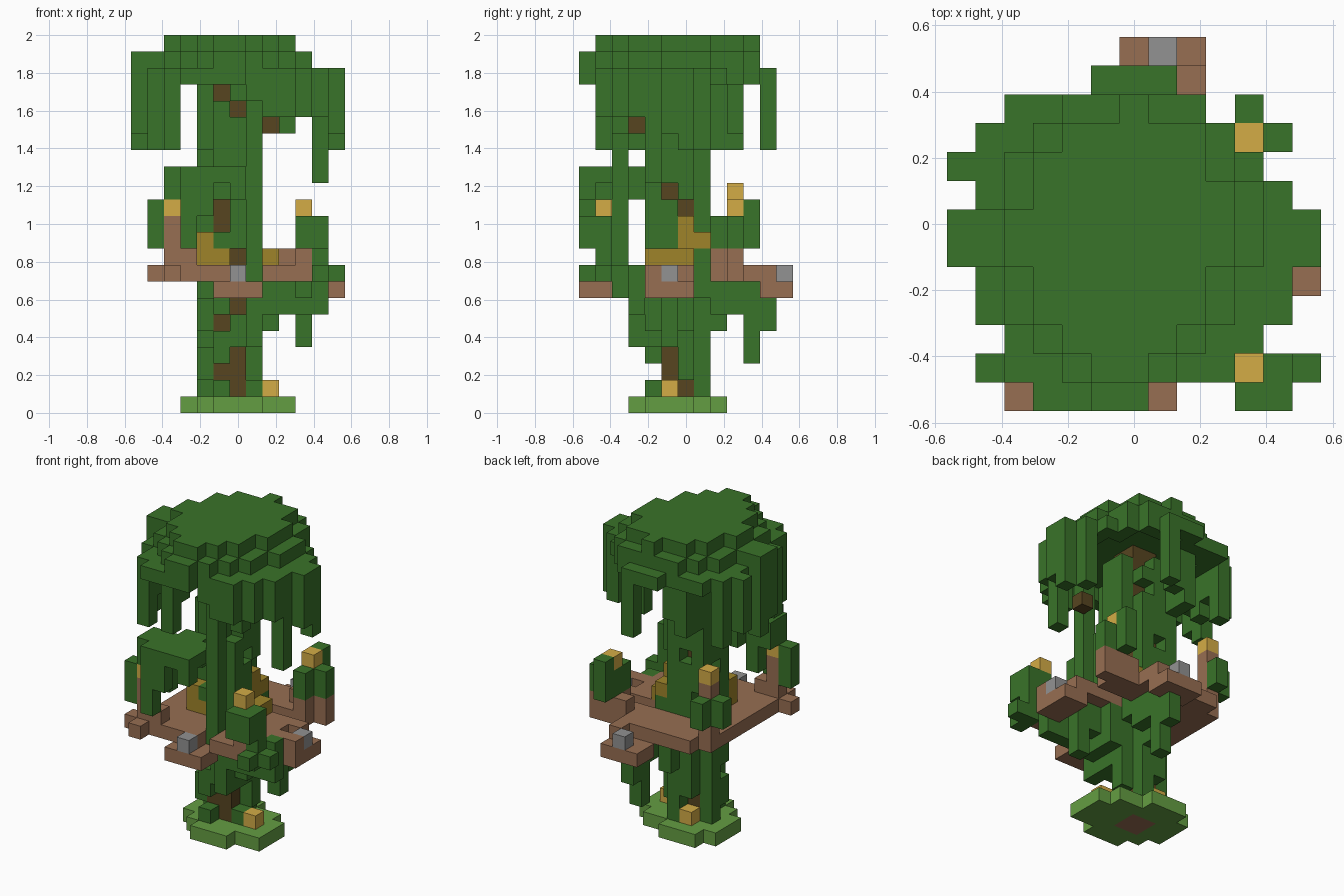
import bpy, bmesh, random
from mathutils import Vector

random.seed(4)
if "Cube" in bpy.data.objects:
    bpy.data.objects.remove(bpy.data.objects["Cube"])

S = 2 / 23  # edge of one block


def linear(c):
    c /= 255
    return c / 12.92 if c < 0.04 else ((c + 0.055) / 1.055) ** 2.4


def material(name, *rgb):
    m = bpy.data.materials.new(name)
    col = [linear(c) for c in rgb] + [1]
    m.diffuse_color = col
    m.use_nodes = True
    m.node_tree.nodes["Principled BSDF"].inputs["Base Color"].default_value = col
    return m


leaf = material("leaf green", 57, 115, 41)
grass = material("grass green", 100, 157, 66)
bark = material("dark bark", 87, 69, 32)
plank = material("plank brown", 151, 110, 82)
straw = material("olive straw", 159, 132, 42)
lamp_yellow = material("lamp yellow", 212, 172, 70)
stone = material("stone grey", 146, 146, 146)

blocks = {}  # grid cell -> part name
part_material = {"ground": grass, "trunk_foot": plank, "trunk": bark, "trunk_vines": leaf,
                 "canopy": leaf, "hanging_strands": leaf, "awning": leaf,
                 "lower_branches": leaf, "deck_bushes": leaf, "deck": plank,
                 "hut_steps": straw, "lamps": lamp_yellow, "stone_blocks": stone}


def box(part, x, y, z):
    """Fill a block range; each axis is one index or an inclusive (low, high)."""
    rng = [range(a[0], a[1] + 1) if isinstance(a, tuple) else (a,) for a in (x, y, z)]
    for i in rng[0]:
        for j in rng[1]:
            for k in rng[2]:
                blocks.setdefault((i, j, k), part)


def plan(y_top, spans):
    """Rows of x spans, listed from the back row forward."""
    return {(i, y_top - n) for n, (a, b) in enumerate(spans) for i in range(a, b + 1)}


def layer(part, cells, z):
    for i, j in cells:
        box(part, i, j, z)


# Trunk core with its foot and one side branch
box("trunk_foot", (-1, 0), (-1, 0), 0)
box("trunk", (-1, 0), (-1, 0), (1, 20))
box("trunk", 2, -3, 17)

# Rounded grass base
layer("ground", plan(2, [(-2, 0), (-3, 2), (-3, 3), (-3, 3), (-2, 3), (-1, 1)]), 0)

# Lamps on the ground and on the deck posts
for cell in ((2, -1, 1), (-1, 1, 1), (4, -5, 12), (4, 3, 12), (-4, 3, 13), (-4, -5, 12)):
    box("lamps", *cell)

# Stone blocks at the ends of the jetties
for cell in ((6, -1, 8), (0, -6, 8), (1, 6, 8)):
    box("stone_blocks", *cell)

# Straw steps winding round the trunk
box("hut_steps", (-2, -1), -2, 9)
box("hut_steps", -2, -2, 10)
box("hut_steps", 2, (-2, 0), 9)
box("hut_steps", 1, (0, 1), 10)
box("hut_steps", 1, 0, 11)

# Vines wrapped round the trunk, with gaps that show the bark
front_gaps = {(0, 1), (0, 2), (0, 3), (-1, 2), (-1, 5), (0, 6), (0, 9),
              (-1, 11), (-1, 12), (0, 18), (-1, 19)}
side_gaps = {(0, 1), (-1, 2), (-1, 3), (0, 12), (-1, 13)}
for k in range(1, 20):
    for t in (-1, 0):
        if (t, k) not in front_gaps:
            box("trunk_vines", t, -2, k)
        if (t, k) not in side_gaps:
            box("trunk_vines", 1, t, k)
        for x, y in ((t, 1), (-2, t)):
            if random.random() > 0.15:
                box("trunk_vines", x, y, k)
box("trunk_vines", 1, -2, (4, 14))
box("trunk_vines", 1, 1, (7, 9))
box("trunk_vines", -2, 1, (11, 19))
box("trunk_vines", 1, -3, (4, 7))
box("trunk_vines", 1, -4, (8, 19))

# Canopy: flat crown, a wider layer, then a hollow rim
crown = plan(4, [(0, 0), (-2, 2), (-3, 2), (-3, 3), (-4, 3), (-4, 3),
                 (-3, 2), (-3, 2), (-2, 1), (-1, 0)])
wide = {(i + a, j + b) for i, j in crown
        for a, b in ((0, 0), (1, 0), (-1, 0), (0, 1), (0, -1)) if j + b < 5}
wide |= {(-6, 0), (-6, -1)}
rim = plan(5, [(-1, 1), (-4, 2), (-5, 3), (-6, 4), (-5, 5), (-6, 6), (-6, 6),
               (-5, 5), (-5, 5), (-4, 4), (-4, 3), (-3, 0)])
layer("canopy", crown, 22)
layer("canopy", wide, 21)
layer("canopy", rim - crown, 20)

# Strands hanging from the rim
for x, y, low in ((-6, 2, 17), (-6, 0, 16), (-6, -1, 17), (-5, 3, 16), (-5, 1, 17),
                  (-5, -2, 18), (-5, -3, 16), (-4, -5, 16), (-4, -4, 18),
                  (-5, 2, 18), (-5, 0, 18), (6, 0, 16), (6, -1, 17), (5, 1, 16),
                  (5, 0, 17), (5, -2, 14), (5, -3, 18), (4, -4, 18),
                  (3, -5, 18), (3, -4, 17), (2, -5, 18), (1, 5, 16), (-1, 3, 17),
                  (-2, 3, 16), (-2, 2, 16), (-2, -5, 16), (-2, -4, 18), (1, -5, 19)):
    box("hanging_strands", x, y, (low, 19))

# Leafy awning over the front left of the deck
box("awning", (-3, 0), (-6, -4), 14)
box("awning", -4, (-5, -4), (13, 14))
box("awning", (-2, -1), -3, (13, 14))
box("awning", -3, -6, (10, 13))
box("awning", -2, -6, (12, 13))
box("awning", 0, -6, 13)
box("awning", -3, -4, (11, 13))
box("awning", -5, -5, (10, 12))

# Branches and trailing leaves at and below the deck
box("lower_branches", 2, (-2, 0), (5, 7))
box("lower_branches", (3, 5), -3, (6, 7))
box("lower_branches", 2, -3, (6, 7))
box("lower_branches", 3, -1, (6, 7))
box("lower_branches", 4, -1, (4, 7))
box("lower_branches", 5, -3, 8)
box("lower_branches", 4, -4, (7, 8))
box("lower_branches", 1, (2, 5), 6)
box("lower_branches", 1, (2, 4), 7)
box("lower_branches", 1, 5, 5)
box("lower_branches", 1, 4, (3, 5))
box("lower_branches", 0, 2, (5, 7))

# Plank deck with a notch on one side, jetties, posts and railing pieces
layer("deck", plan(4, [(-3, 2), (-4, 4), (-4, 4), (-4, 1)] + [(-4, 4)] * 5 + [(-4, 0)]), 8)
box("deck", (2, 4), -5, 8)
box("deck", (-1, 1), (-6, -5), 7)
box("deck", (5, 6), (-2, 0), 7)
box("deck", (0, 2), (5, 6), 7)
box("deck", 2, 5, 8)
for cell in ((6, -2, 8), (5, -2, 8), (5, 0, 8), (-5, -5, 8), (-4, -6, 8), (-3, -5, 9),
             (4, -5, 9), (4, 2, 9), (3, 3, 9), (4, 3, 9)):
    box("deck", *cell)
box("deck", 5, 3, (8, 9))
box("deck", -4, -5, (9, 11))
box("deck", -4, 3, (9, 12))

# Bushes round the deck lamps
box("deck_bushes", 4, 3, (10, 11))
box("deck_bushes", 4, 4, (10, 12))
box("deck_bushes", 5, 3, (10, 11))
box("deck_bushes", 4, 2, (10, 11))
box("deck_bushes", 4, -5, (10, 11))
box("deck_bushes", 5, -5, (8, 11))
box("deck_bushes", (4, 5), -6, (10, 11))
box("deck_bushes", 5, -6, 8)
box("deck_bushes", 6, -5, 8)
box("deck_bushes", -4, 4, (10, 11))
box("deck_bushes", -5, 3, (10, 11))

# Turn each part into one mesh of its exposed block faces
DIRS = [Vector(d) for d in ((1, 0, 0), (-1, 0, 0), (0, 1, 0), (0, -1, 0), (0, 0, 1), (0, 0, -1))]
for part, mat in part_material.items():
    bm = bmesh.new()
    for cell, owner in blocks.items():
        if owner != part:
            continue
        c = Vector(cell)
        for d in DIRS:
            if tuple(int(v) for v in c + d) in blocks:
                continue
            u = Vector((d.y, d.z, d.x))
            w = d.cross(u)
            mid = c + Vector((0, 0, 0.5)) + d / 2
            bm.faces.new([bm.verts.new((mid + (u * a + w * b) / 2) * S)
                          for a, b in ((-1, -1), (1, -1), (1, 1), (-1, 1))])
    bmesh.ops.remove_doubles(bm, verts=bm.verts, dist=S / 50)
    mesh = bpy.data.meshes.new(part)
    bm.to_mesh(mesh)
    bm.free()
    mesh.materials.append(mat)
    bpy.context.scene.collection.objects.link(bpy.data.objects.new(part, mesh))
